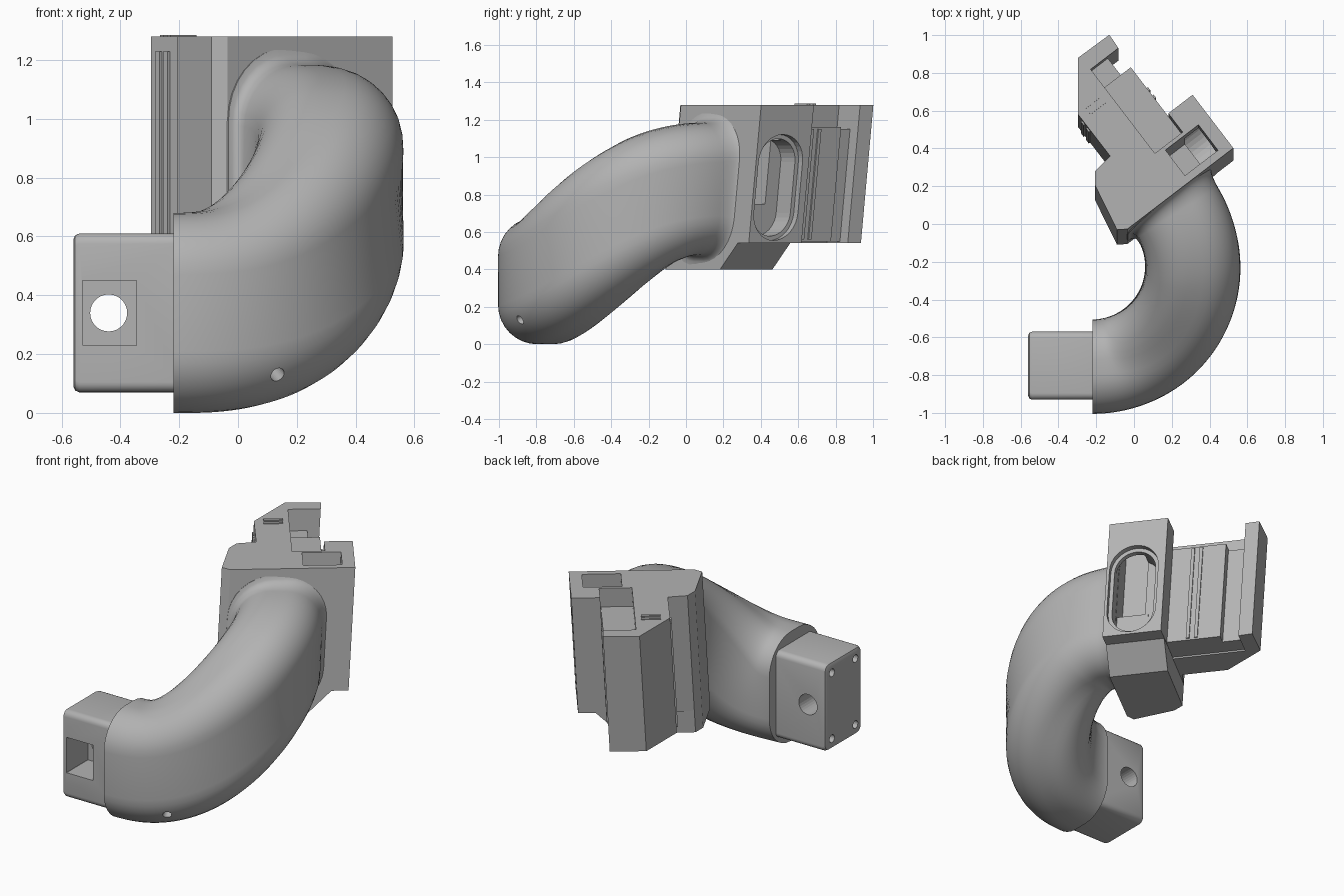
import bpy, bmesh, math
from mathutils import Vector

cube = bpy.data.objects.get("Cube")
if cube:
    bpy.data.objects.remove(cube)

grey = bpy.data.materials.new("plain_grey")
grey.use_nodes = True
colour = (0.45, 0.45, 0.45, 1)
grey.diffuse_color = colour
grey.node_tree.nodes["Principled BSDF"].inputs["Base Color"].default_value = colour

TURN = math.radians(37.4)    # plan angle of the mount
U = Vector((math.cos(TURN), math.sin(TURN), 0))
V = Vector((-U.y, U.x, 0))
TOP, LEAN = 1.28, 0.09


def finish(bm, name, smooth=False):
    bmesh.ops.recalc_face_normals(bm, faces=bm.faces)
    mesh = bpy.data.meshes.new(name)
    bm.to_mesh(mesh)
    bm.free()
    obj = bpy.data.objects.new(name, mesh)
    bpy.context.collection.objects.link(obj)
    mesh.materials.append(grey)
    if smooth:
        activate(obj)
        bpy.ops.object.shade_smooth_by_angle(angle=math.radians(35))
    return obj


def activate(obj):
    bpy.ops.object.select_all(action='DESELECT')
    obj.select_set(True)
    bpy.context.view_layer.objects.active = obj


def loft(name, rings, smooth=False):
    bm = bmesh.new()
    rows = [[bm.verts.new(p) for p in ring] for ring in rings]
    n = len(rows[0])
    for a, b in zip(rows, rows[1:]):
        for i in range(n):
            bm.faces.new((a[i], a[(i + 1) % n], b[(i + 1) % n], b[i]))
    bm.faces.new(rows[0])
    bm.faces.new(rows[-1])
    return finish(bm, name, smooth)


def mount_point(u, v, z):
    # mount coordinates, leaning slightly with height
    p = U * u + V * v
    return Vector((p.x, p.y - LEAN * (TOP - z), z))


def prism(name, outline, z0, z1, lower=None):
    return loft(name, [[mount_point(u, v, z0) for u, v in lower or outline],
                       [mount_point(u, v, z1) for u, v in outline]])


def rect(u0, u1, v0, v1):
    return [(u0, v0), (u1, v0), (u1, v1), (u0, v1)]


def rounded(hw, hh, r, steps=9):
    pts = []
    for k, (sx, sy) in enumerate(((1, 1), (-1, 1), (-1, -1), (1, -1))):
        for i in range(steps):
            a = math.pi / 2 * (k + i / (steps - 1))
            pts.append((sx * (hw - r) + r * math.cos(a), sy * (hh - r) + r * math.sin(a)))
    return pts


def cut(target, cutters):
    for c in cutters:
        mod = target.modifiers.new("cut", 'BOOLEAN')
        mod.operation, mod.solver, mod.object = 'DIFFERENCE', 'EXACT', c
        activate(target)
        bpy.ops.object.modifier_apply(modifier=mod.name)
        bpy.data.objects.remove(c)


def rod(name, start, end, r):
    start, end = Vector(start), Vector(end)
    q = (end - start).to_track_quat('Z', 'Y')
    ring = [q @ Vector((x, y, 0)) for x, y in rounded(r, r, r * 0.999, 8)]
    return loft(name, [[p + start for p in ring], [p + end for p in ring]])


# Curved rising arm, flared where it meets the mount
R, FLARE, N = 0.53, 0.07, 56
sweep = math.pi / 2 + TURN + 0.03
length = R * sweep
rings = []
samples = [i / N * 0.94 for i in range(N)] + [0.94 + 0.06 * i / 12 for i in range(13)]
for t in samples:
    a = -math.pi / 2 + sweep * t
    out = Vector((math.cos(a), math.sin(a), 0))
    z = 0.34 + 0.49 * t ** 3 * (10 - 15 * t + 6 * t * t)
    slope = 0.49 * 30 * (t * (1 - t)) ** 2 / length
    along = Vector((-out.y, out.x, slope)).normalized()
    up = out.cross(along).normalized()
    centre = Vector((-0.22, -0.225, z)) + out * R
    near = max(0, 1 - (1 - t) * length / FLARE)
    grow = 0.055 * (1 - math.sqrt(max(0, 1 - near * near)))
    lean = LEAN * max(0, (t - 0.75) / 0.25)
    half = 0.34 + 0.015 * t
    ring = []
    for x, y in rounded(0.25 + grow * 0.7, half + grow, 0.21 + grow * 0.7):
        p = centre + out * x + up * y
        p.y += lean * (p.z - z)
        ring.append(p)
    rings.append(ring)
rings.append([p + V * 0.03 for p in rings[-1]])
arm = loft("curved_arm", rings, True)
cut(arm, [rod("drain_cutter", (0.16, -0.96, 0.1), (0.1, -0.79, 0.17), 0.025)])

# Tenon block with square pocket, cross hole and screw holes
tenon = loft("tenon_block", [[(x, -0.75 + y, 0.34 + z) for y, z in rounded(0.18 - d, 0.27 - d, 0.035, 6)]
                             for x, d in ((-0.56, 0.02), (-0.554, 0.006), (-0.54, 0), (-0.2, 0))], True)
window = [(-0.437 + x, 0.34 + z) for x, z in rounded(0.092, 0.11, 0.001, 2)]
cutters = [loft("pocket_cutter", [[(x, y, z) for x, z in window] for y in (-1, -0.72)]),
           rod("hole_cutter", (-0.44, -0.8, 0.34), (-0.44, -0.5, 0.34), 0.063)]
for sy in (-1, 1):
    for sz in (-1, 1):
        y, z = -0.75 + 0.115 * sy, 0.34 + 0.205 * sz
        cutters.append(rod("screw_cutter", (-0.6, y, z), (-0.46, y, z), 0.024))
cut(tenon, cutters)

# Main mount body: face plate, side block, spine and hooked end
left_side = [(0.006, 0.348), (-0.039, 0.289), (-0.09, 0.031), (-0.044, 0)]
body = prism("mount_body", [(0.662, 0), (0.662, 0.355), (0.5, 0.355), (0.5, 0.23), (0.315, 0.23),
                            (0.315, 0.79), (0.5, 0.79), (0.505, 0.875), (0.299, 0.879),
                            (0.117, 0.641), (0.118, 0.363)] + left_side, 0.54, TOP)

# Stadium slot in the side and pocket open at the top
slot = [(0.165 + v, 0.838 + z) for v, z in rounded(0.148, 0.283, 0.147)]
step = [(0.165 + v, 0.838 + z) for v, z in rounded(0.125, 0.26, 0.124)]
cut(body, [loft("slot_cutter", [[mount_point(u, v, z) for v, z in slot] for u in (0.625, 0.7)]),
           loft("step_cutter", [[mount_point(u, v, z) for v, z in step] for u in (0.5, 0.65)]),
           prism("top_cutter", rect(0.37, 0.59, 0.04, 0.21), 0.75, 1.35)])

# Lower foot with its sloping side
foot_back = [(0.57, 0), (0.57, 0.353)]
foot_low = [(0.43, 0), (0.43, 0.353)]
prism("mount_foot", foot_back + left_side, 0.4, 0.545, foot_low + left_side)

# Lower rail beside the spine and the floor of the channel
prism("side_rail", rect(0.31, 0.497, 0.225, 0.678), 0.55, 1.16)
prism("channel_floor", rect(0.31, 0.43, 0.67, 0.8), 0.55, 1.15)

# Thin grip ribs on both sides and on top
for i in range(2):
    prism("right_rib", rect(0.49, 0.506, 0.47 + 0.05 * i, 0.49 + 0.05 * i), 0.56, 1.15)
    prism("left_rib", rect(0.108, 0.125, 0.535 + 0.045 * i, 0.56 + 0.045 * i), 0.56, 1.23)
    prism("top_rib", rect(0.17, 0.28, 0.6 + 0.04 * i, 0.62 + 0.04 * i), 1.275, 1.286)
